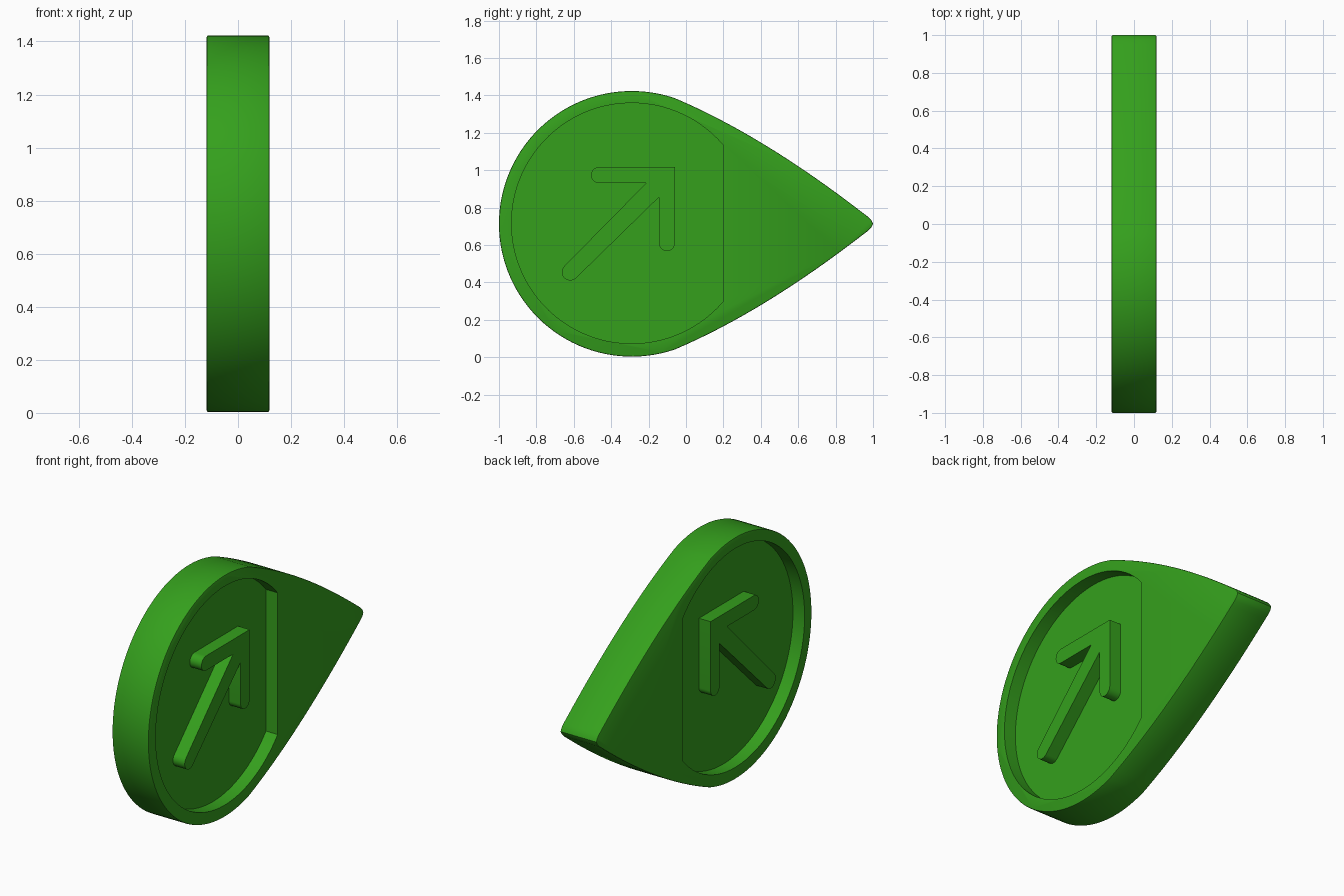
import bpy, bmesh, math
from mathutils import Vector

if "Cube" in bpy.data.objects:
    bpy.data.objects.remove(bpy.data.objects["Cube"])

HALF, FLOOR = 0.118, 0.042       # half thickness, recess floor distance from centre
CY, CZ, R = -0.29, 0.713, 0.71   # round end of the teardrop

green = bpy.data.materials.new("green")
green.diffuse_color = (0.035, 0.35, 0.012, 1)
green.use_nodes = True
green.node_tree.nodes["Principled BSDF"].inputs["Base Color"].default_value = green.diffuse_color


def arc(cy, cz, r, a0, a1, n):
    """Points on an arc in the YZ plane, angles in degrees."""
    return [(cy + r * math.cos(math.radians(a0 + (a1 - a0) * i / n)),
             cz + r * math.sin(math.radians(a0 + (a1 - a0) * i / n))) for i in range(n + 1)]


def prism(name, outline, x0, x1):
    """Extrude a YZ outline along x."""
    bm = bmesh.new()
    face = bm.faces.new([bm.verts.new((x0, y, z)) for y, z in outline])
    ext = bmesh.ops.extrude_face_region(bm, geom=[face])
    bmesh.ops.translate(bm, vec=(x1 - x0, 0, 0),
                        verts=[g for g in ext["geom"] if isinstance(g, bmesh.types.BMVert)])
    bmesh.ops.recalc_face_normals(bm, faces=bm.faces)
    mesh = bpy.data.meshes.new(name)
    bm.to_mesh(mesh)
    bm.free()
    mesh.materials.append(green)
    obj = bpy.data.objects.new(name, mesh)
    bpy.context.collection.objects.link(obj)
    return obj


def activate(obj):
    bpy.ops.object.select_all(action='DESELECT')
    obj.select_set(True)
    bpy.context.view_layer.objects.active = obj


# Teardrop body: gently bowed flank, small blunt tip, round end
p0, p1, p2 = Vector((-0.06, 0.672)), Vector((0.41, 0.473)), Vector((0.95, 0.055))
flank = [p0 * (1 - t) ** 2 + p1 * 2 * t * (1 - t) + p2 * t * t for t in [i / 16 for i in range(17)]]
half = [(v.x, v.y) for v in flank] + [(0.975, 0.036), (0.992, 0.018)]
upper = [(y, CZ + h) for y, h in reversed(half)]
lower = [(y, CZ - h) for y, h in half]
a = math.degrees(math.atan2(0.672, 0.23))
outline = [(1.0, CZ)] + upper + arc(CY, CZ, R, a, 360 - a, 72)[1:-1] + lower
body = prism("teardrop_body", outline, -HALF, HALF)
activate(body)
bevel = body.modifiers.new("soft_rim", 'BEVEL')
bevel.width, bevel.segments, bevel.limit_method = 0.006, 2, 'ANGLE'
bevel.angle_limit = math.radians(60)
bpy.ops.object.modifier_apply(modifier=bevel.name)

# Recess on both faces: circle with a straight chord at y = 0.2
b = math.degrees(math.acos(0.49 / 0.643))
recess = arc(CY, 0.716, 0.643, b, 360 - b, 72)
for side in (-1, 1):
    cutter = prism("recess_cutter", recess, side * FLOOR, side * 0.3)
    cutter.hide_render = True
    cut = body.modifiers.new("recess", 'BOOLEAN')
    cut.operation, cut.solver, cut.object = 'DIFFERENCE', 'EXACT', cutter
    activate(body)
    bpy.ops.object.modifier_apply(modifier=cut.name)
    bpy.data.objects.remove(cutter)
bpy.ops.object.shade_smooth_by_angle(angle=math.radians(30))

# Raised diagonal arrow on both faces, flush with the rim
arrow = ([(-0.06, 1.016)]
         + arc(-0.465, 0.973, 0.043, 90, 270, 14) + [(-0.214, 0.93)]
         + arc(-0.619, 0.455, 0.045, 135, 315, 14) + [(-0.144, 0.856)]
         + arc(-0.102, 0.609, 0.042, 180, 360, 14))
for side, name in ((-1, "arrow_left"), (1, "arrow_right")):
    activate(prism(name, arrow, side * (FLOOR - 0.005), side * HALF))
    bpy.ops.object.shade_smooth_by_angle(angle=math.radians(30))
